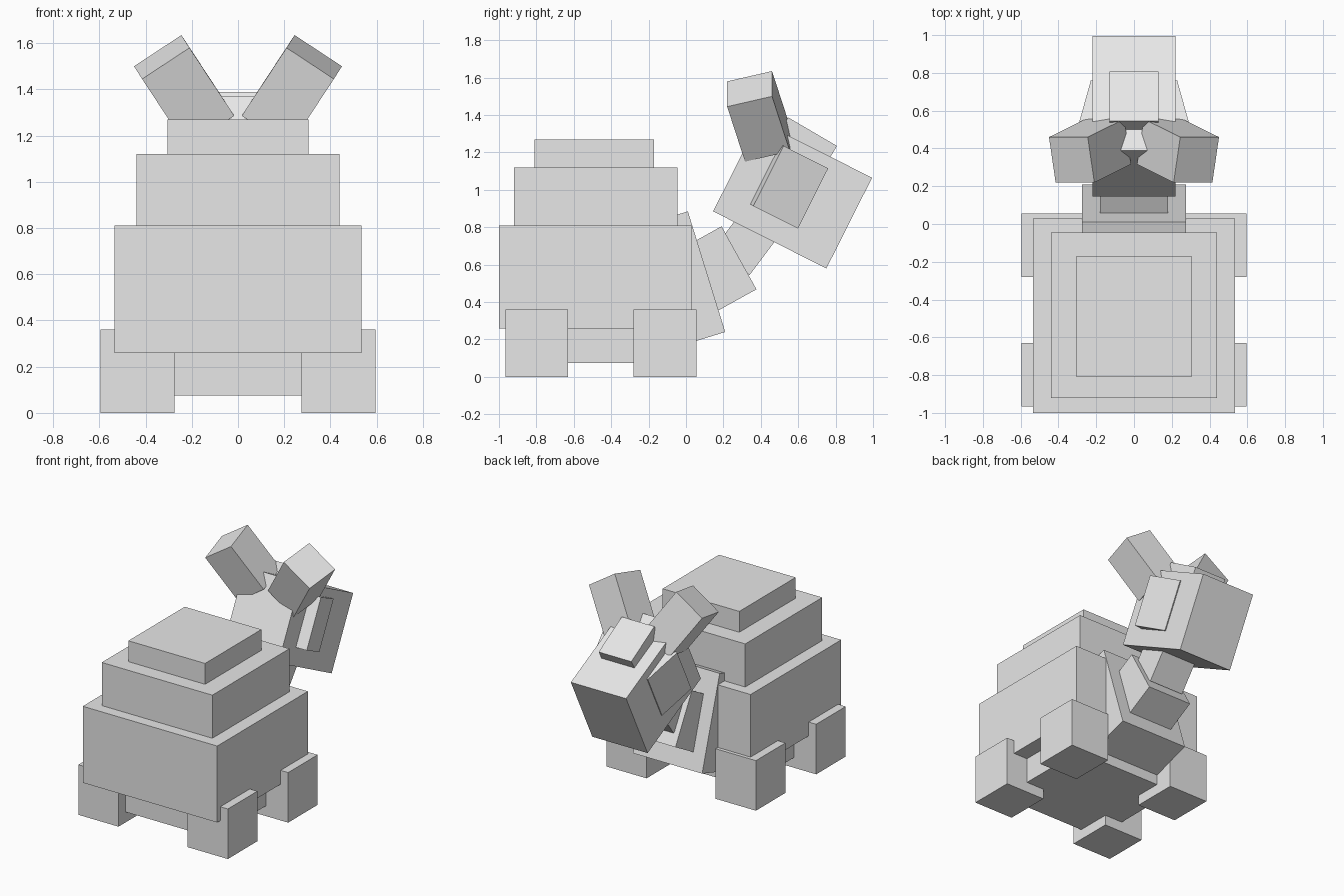
import bpy
import bmesh
from math import sin, cos, radians
from mathutils import Matrix, Vector

cube = bpy.data.objects.get("Cube")
if cube:
    bpy.data.objects.remove(cube, do_unlink=True)

GREY = (0.8, 0.8, 0.8, 1.0)
grey = bpy.data.materials.new("light_grey")
grey.use_nodes = True
grey.diffuse_color = GREY
grey.node_tree.nodes["Principled BSDF"].inputs["Base Color"].default_value = GREY


def block(name, corner, a, b, c):
    """Box spanned by three edge vectors from one corner."""
    a, b, c = Vector(a), Vector(b), Vector(c)
    matrix = Matrix((a, b, c)).transposed().to_4x4()
    matrix.translation = Vector(corner) + (a + b + c) / 2
    bm = bmesh.new()
    bmesh.ops.create_cube(bm, size=1, matrix=matrix)
    bmesh.ops.recalc_face_normals(bm, faces=bm.faces)
    mesh = bpy.data.meshes.new(name)
    bm.to_mesh(mesh)
    bm.free()
    mesh.materials.append(grey)
    obj = bpy.data.objects.new(name, mesh)
    bpy.context.collection.objects.link(obj)
    return obj


def upright(name, x, y, z):
    """Axis-aligned box from (low, high) ranges."""
    block(name, (x[0], y[0], z[0]), (x[1] - x[0], 0, 0),
          (0, y[1] - y[0], 0), (0, 0, z[1] - z[0]))


def tilted(name, half_width, top_front, angle, depth, height):
    """Box leaning in the side plane, placed by its top front edge."""
    t = radians(angle)
    block(name, (-half_width, *top_front), (2 * half_width, 0, 0),
          (0, -depth * cos(t), -depth * sin(t)),
          (0, height * sin(t), -height * cos(t)))


def mirrored(name, corner, a, b, c):
    """The same box on both sides of the body."""
    for side, s in (("left", 1), ("right", -1)):
        block(f"{side}_{name}", *[(s * v[0], v[1], v[2]) for v in (corner, a, b, c)])


# Stepped shell and belly
upright("shell_base", (-0.535, 0.535), (-1, 0.03), (0.26, 0.81))
upright("shell_middle", (-0.44, 0.44), (-0.92, -0.045), (0.81, 1.12))
upright("shell_top", (-0.305, 0.305), (-0.81, -0.17), (1.12, 1.27))
upright("belly", (-0.42, 0.42), (-0.885, -0.085), (0.075, 0.3))

# Legs
for end, y in (("tail_end", -0.965), ("head_end", -0.28)):
    mirrored(f"{end}_leg", (0.275, y, 0), (0.32, 0, 0), (0, 0.335, 0), (0, 0, 0.36))

# Chest and neck
tilted("chest_plate", 0.275, (0.01, 0.885), 17.2, 0.32, 0.675)
tilted("neck_base", 0.18, (0.19, 0.805), 29, 0.25, 0.385)
neck_dir = Vector((0, 0.6, 0.8))
block("neck", (-0.14, 0.34, 0.545), (0.28, 0, 0), neck_dir * 0.4, (0, -0.19, 0.142))

# Head, sloping forward and down
forward = Vector((0, 0.893, -0.45))
up = Vector((0, 0.45, 0.893))
out = Vector((1, 0, 0))
block("head", (-0.22, 0.145, 0.885), out * 0.44, forward * 0.678, up * 0.543)
block("brow_plate", (-0.13, 0.545, 1.388), out * 0.26, (0, 0.262, -0.153), (0, -0.05, -0.085))

# Angled cheek plates, standing out at their rear edge
yaw = radians(14)
mirrored("cheek_plate", (0.295, 0.522, 1.235),
         (forward * cos(yaw) - out * sin(yaw)) * 0.275, up * -0.36,
         (out * cos(yaw) + forward * sin(yaw)) * -0.12)

# Ears
across = Vector((0.205, 0, -0.135))
back = Vector((-0.035, -0.24, -0.055))
mirrored("ear", (0.245, 0.46, 1.635), across, back, across.cross(back).normalized() * 0.365)
